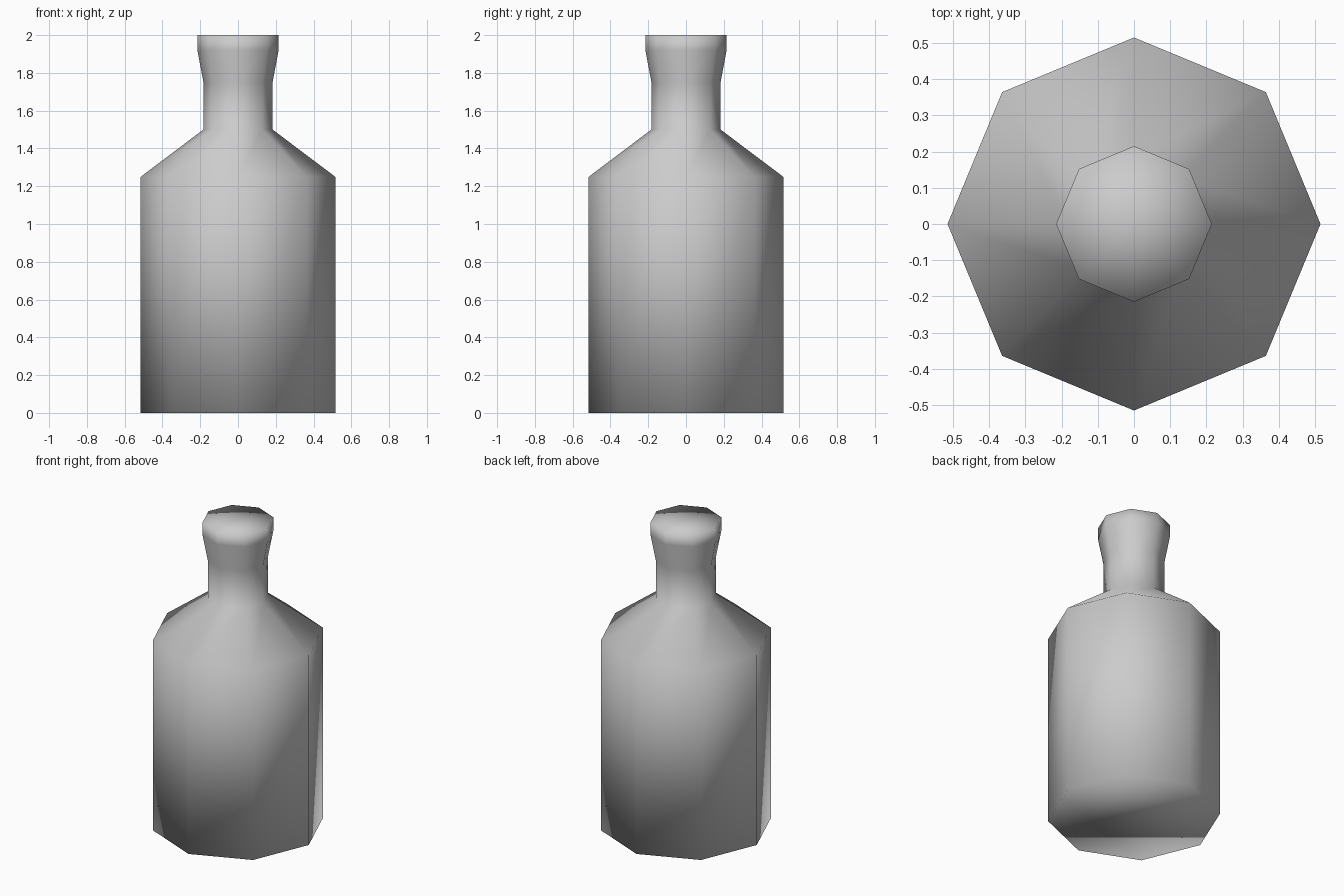
import bpy, bmesh
from math import cos, sin, pi

cube = bpy.data.objects.get("Cube")
if cube:
    bpy.data.objects.remove(cube, do_unlink=True)

SIDES = 8
# (radius, height) from base to lip
PROFILE = [(0.515, 0), (0.515, 1.25), (0.183, 1.5), (0.183, 1.75), (0.215, 1.92), (0.215, 2)]

glass = bpy.data.materials.new("plain_grey")
glass.use_nodes = True
grey = (0.6, 0.6, 0.6, 1)
glass.diffuse_color = grey
glass.node_tree.nodes["Principled BSDF"].inputs["Base Color"].default_value = grey

bm = bmesh.new()

# Octagonal rings, corners on the axes
rings = []
for r, z in PROFILE:
    angles = [2 * pi * i / SIDES for i in range(SIDES)]
    rings.append([bm.verts.new((r * cos(a), r * sin(a), z)) for a in angles])

# Body, shoulder, neck and lip walls
for low, high in zip(rings, rings[1:]):
    for i in range(SIDES):
        j = (i + 1) % SIDES
        bm.faces.new((low[i], low[j], high[j], high[i]))

# Flat base and closed mouth
bm.faces.new(rings[0][::-1])
mouth = bm.faces.new(rings[-1])
bmesh.ops.poke(bm, faces=[mouth])
bmesh.ops.recalc_face_normals(bm, faces=bm.faces)

# Soft shading over the whole low-poly form
for f in bm.faces:
    f.smooth = True

mesh = bpy.data.meshes.new("bottle")
bm.to_mesh(mesh)
bm.free()
mesh.materials.append(glass)
bottle = bpy.data.objects.new("bottle", mesh)
bpy.context.collection.objects.link(bottle)
